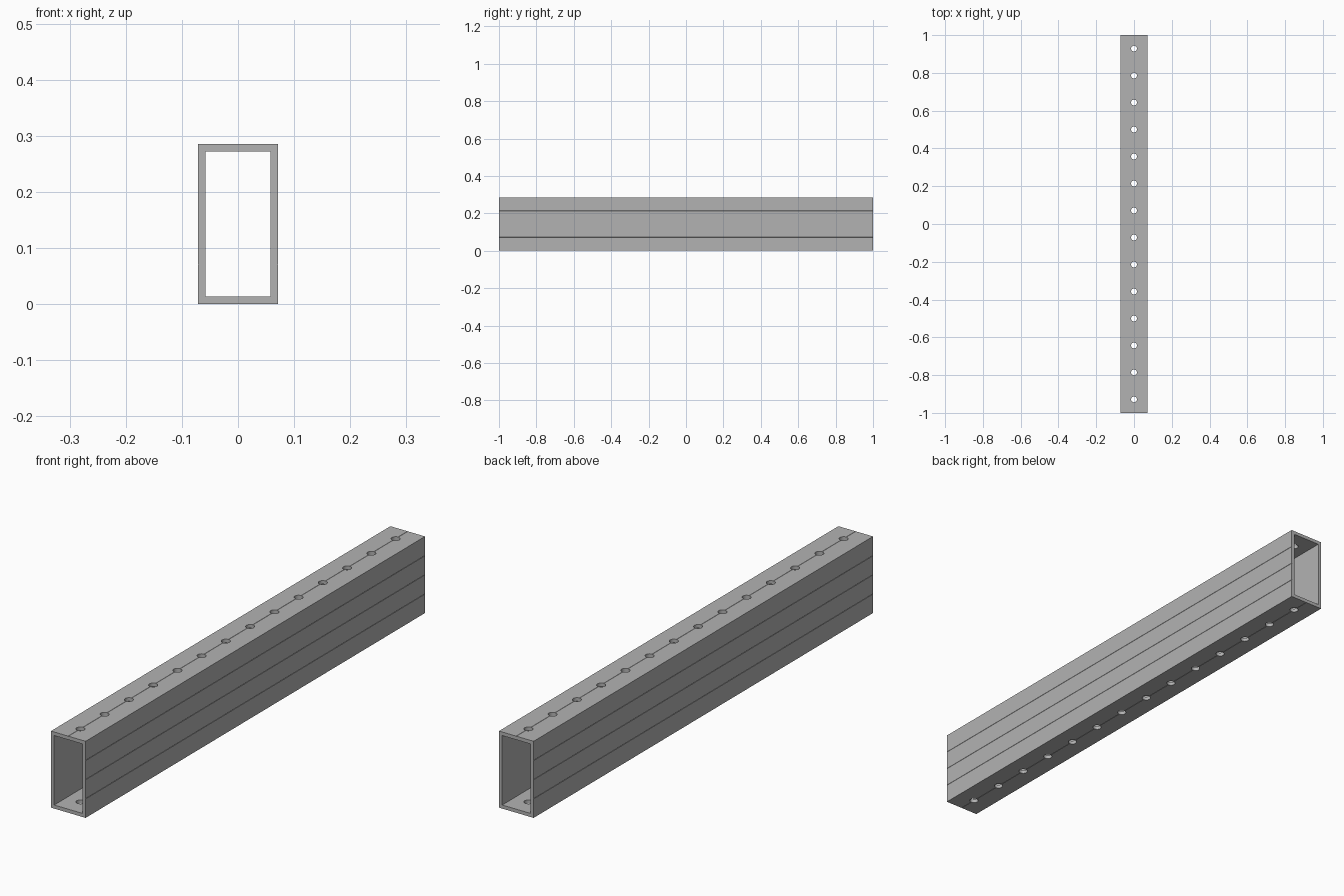
import bpy, bmesh, math
from mathutils import Matrix, Vector

if "Cube" in bpy.data.objects:
    bpy.data.objects.remove(bpy.data.objects["Cube"], do_unlink=True)

UNIT = 1 / 14                    # hole margin; the tube is 2 x 28 x 4 units
W, L, H = 2 * UNIT, 2.0, 4 * UNIT
WALL = 0.0134
HOLE_R = 0.0155
GROOVE = 0.0008                  # half diagonal of the scribed lines

steel = bpy.data.materials.new("grey steel")
steel.use_nodes = True
colour = (0.45, 0.45, 0.45, 1)
steel.diffuse_color = colour
steel.node_tree.nodes["Principled BSDF"].inputs["Base Color"].default_value = colour


def make_object(name, bm):
    mesh = bpy.data.meshes.new(name)
    bm.to_mesh(mesh)
    bm.free()
    mesh.materials.append(steel)
    obj = bpy.data.objects.new(name, mesh)
    bpy.context.collection.objects.link(obj)
    return obj


def add_box(bm, centre, size, roll=0):
    matrix = (Matrix.Translation(centre) @ Matrix.Rotation(roll, 4, "Y")
              @ Matrix.Diagonal(Vector((*size, 1))))
    bmesh.ops.create_cube(bm, size=1, matrix=matrix)


def cut(target, name, bm):
    cutter = make_object(name, bm)
    cutter.hide_render = True
    mod = target.modifiers.new(name, "BOOLEAN")
    mod.operation = "DIFFERENCE"
    mod.solver = "EXACT"
    mod.object = cutter
    bpy.context.view_layer.objects.active = target
    bpy.ops.object.modifier_apply(modifier=mod.name)
    bpy.data.objects.remove(cutter, do_unlink=True)


# Solid bar
bm = bmesh.new()
add_box(bm, (0, 0, H / 2), (W, L, H))
tube = make_object("rectangular_tube", bm)

# Hollow bore, open at both ends
bm = bmesh.new()
add_box(bm, (0, 0, H / 2), (W - 2 * WALL, L + 0.2, H - 2 * WALL))
cut(tube, "bore_cutter", bm)

# Scribed lines: three on each side, one on the top and the bottom
bm = bmesh.new()
side = GROOVE * math.sqrt(2)
spots = [(s * W / 2, k * UNIT) for s in (-1, 1) for k in (1, 2, 3)]
for x, z in spots + [(0, 0), (0, H)]:
    add_box(bm, (x, 0, z), (side, L + 0.1, side), math.pi / 4)
cut(tube, "groove_cutter", bm)

# Row of round holes through the top and bottom walls
bm = bmesh.new()
for i in range(14):
    y = -1 + UNIT + i * 2 * UNIT
    bmesh.ops.create_cone(bm, cap_ends=True, segments=32, radius1=HOLE_R,
                          radius2=HOLE_R, depth=H + 0.1,
                          matrix=Matrix.Translation((0, y, H / 2)))
cut(tube, "hole_cutter", bm)

# Smooth hole walls, sharp tube edges
bpy.ops.object.select_all(action="DESELECT")
tube.select_set(True)
bpy.context.view_layer.objects.active = tube
bpy.ops.object.shade_smooth_by_angle(angle=math.radians(30))
